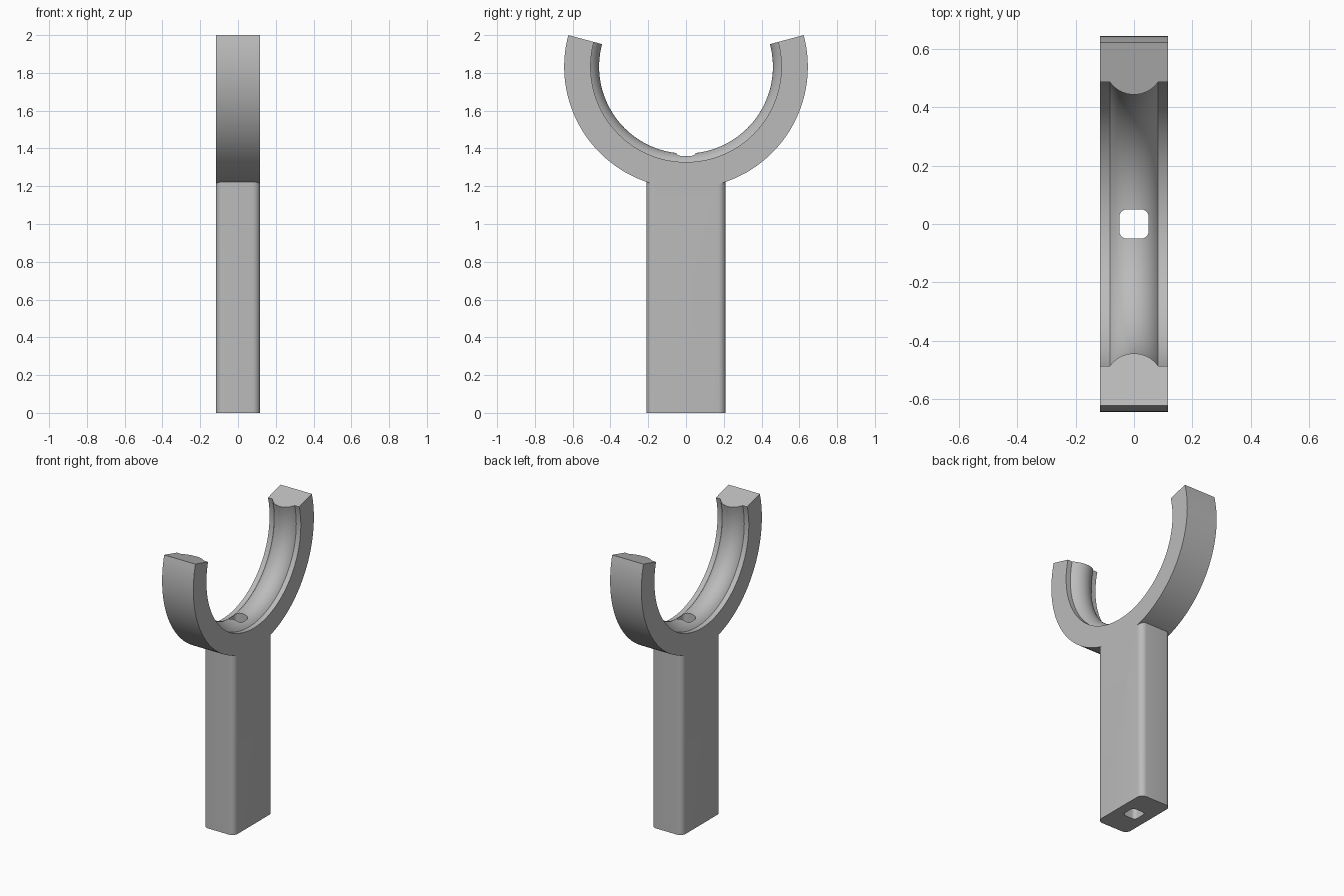
import bpy, bmesh, math

if "Cube" in bpy.data.objects:
    bpy.data.objects.remove(bpy.data.objects["Cube"], do_unlink=True)

GREY = (0.5, 0.5, 0.5, 1.0)
mat = bpy.data.materials.new("plain grey")
mat.use_nodes = True
mat.diffuse_color = GREY
mat.node_tree.nodes["Principled BSDF"].inputs["Base Color"].default_value = GREY

HALF_W = 0.117        # half thickness in x, shared by cradle and post
CENTRE_Z = 1.833      # centre of the cradle arc
R_OUT, R_RIM, R_BULGE = 0.645, 0.505, 0.46
BULGE_W = 0.083


def finish(bm, name):
    bmesh.ops.recalc_face_normals(bm, faces=bm.faces)
    mesh = bpy.data.meshes.new(name)
    bm.to_mesh(mesh)
    bm.free()
    mesh.materials.append(mat)
    obj = bpy.data.objects.new(name, mesh)
    bpy.context.collection.objects.link(obj)
    return obj


def rounded_prism(name, hx, hy, r, z0, z1, steps=8):
    """Upright bar with rounded vertical edges."""
    bm = bmesh.new()
    ring = []
    for q, (sx, sy) in enumerate([(1, 1), (-1, 1), (-1, -1), (1, -1)]):
        for i in range(steps + 1):
            a = math.pi / 2 * (q + i / steps)
            ring.append(bm.verts.new((sx * (hx - r) + r * math.cos(a),
                                      sy * (hy - r) + r * math.sin(a), z0)))
    base = bm.faces.new(ring)
    top = bmesh.ops.extrude_face_region(bm, geom=[base])["geom"]
    for v in top:
        if isinstance(v, bmesh.types.BMVert):
            v.co.z = z1
    return finish(bm, name)


def cradle_section(steps=16):
    """Cross-section as (x, radius): flat rims with a convex pad between."""
    sag = R_RIM - R_BULGE
    r = (BULGE_W ** 2 + sag ** 2) / (2 * sag)
    half = math.asin(BULGE_W / r)
    pts = [(HALF_W, R_OUT), (HALF_W, R_RIM)]
    for i in range(steps + 1):
        a = half * (1 - 2 * i / steps)
        pts.append((r * math.sin(a), R_BULGE + r - r * math.cos(a)))
    return pts + [(-HALF_W, R_RIM), (-HALF_W, R_OUT)]


def make_cradle(steps=84):
    """Sweep the section round the x axis, open at the top."""
    bm = bmesh.new()
    start, end = math.radians(15), math.radians(-195)
    rings = []
    for i in range(steps + 1):
        a = start + (end - start) * i / steps
        rings.append([bm.verts.new((x, r * math.cos(a), CENTRE_Z + r * math.sin(a)))
                      for x, r in cradle_section()])
    n = len(rings[0])
    for a, b in zip(rings, rings[1:]):
        for j in range(n):
            k = (j + 1) % n
            bm.faces.new((a[j], a[k], b[k], b[j]))
    bm.faces.new(rings[0])
    bm.faces.new(rings[-1])
    return finish(bm, "cradle_support")


def apply_boolean(target, tool, operation):
    mod = target.modifiers.new(operation.lower(), "BOOLEAN")
    mod.operation, mod.solver, mod.object = operation, "EXACT", tool
    bpy.context.view_layer.objects.active = target
    bpy.ops.object.modifier_apply(modifier=mod.name)
    bpy.data.objects.remove(tool, do_unlink=True)


# Cradle joined to the post, then bored from top to bottom
support = make_cradle()
post = rounded_prism("post", HALF_W, 0.21, 0.04, 0.0, 1.26)
bore = rounded_prism("bore_cutter", 0.05, 0.05, 0.025, -0.1, 1.5)
bore.hide_render = True
apply_boolean(support, post, "UNION")
apply_boolean(support, bore, "DIFFERENCE")

# Smooth curved surfaces, keep crisp edges
bpy.ops.object.select_all(action="DESELECT")
support.select_set(True)
bpy.context.view_layer.objects.active = support
bpy.ops.object.shade_smooth_by_angle(angle=math.radians(25))
